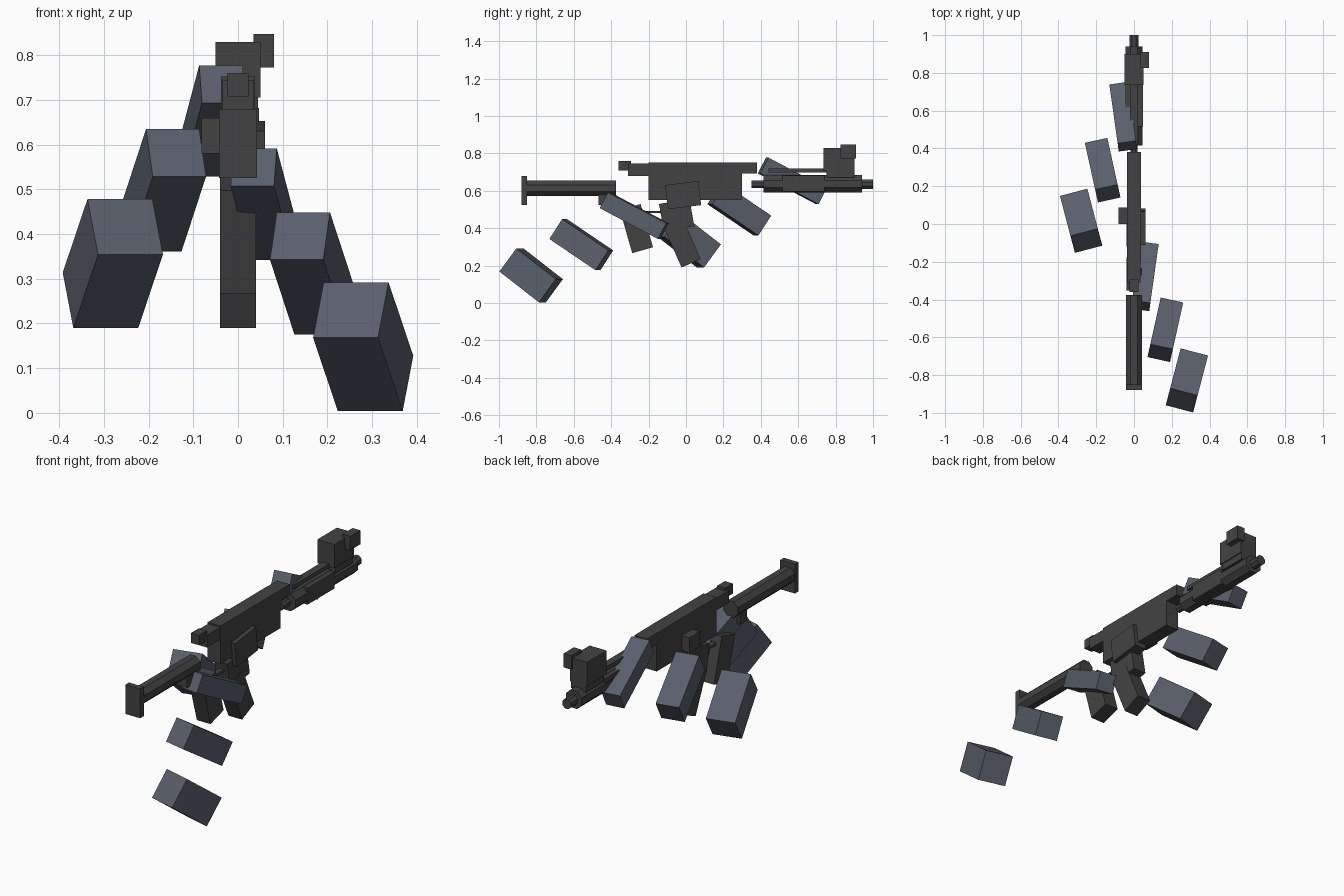
import bpy, bmesh
from math import radians, pi
from mathutils import Matrix, Vector

if "Cube" in bpy.data.objects:
    bpy.data.objects.remove(bpy.data.objects["Cube"])


def material(name, rgb):
    m = bpy.data.materials.new(name)
    m.diffuse_color = (*rgb, 1)
    m.use_nodes = True
    m.node_tree.nodes["Principled BSDF"].inputs["Base Color"].default_value = m.diffuse_color
    return m


DARK = material("dark_metal", (0.055, 0.055, 0.055))
BLUE = material("slate_blue", (0.10, 0.115, 0.15))


def finish(name, bm, mat):
    me = bpy.data.meshes.new(name)
    bm.to_mesh(me)
    bm.free()
    me.materials.append(mat)
    ob = bpy.data.objects.new(name, me)
    bpy.context.collection.objects.link(ob)
    return ob


def block(name, centre, size, rot=(0, 0, 0), mat=DARK):
    bm = bmesh.new()
    bmesh.ops.create_cube(bm, size=1)
    bmesh.ops.scale(bm, vec=Vector(size), verts=bm.verts)
    ob = finish(name, bm, mat)
    ob.location = centre
    ob.rotation_euler = [radians(a) for a in rot]
    return ob


def span(name, x, y, z):
    """Axis-aligned block given by its extents."""
    return block(name, [(a + b) / 2 for a, b in (x, y, z)],
                 [b - a for a, b in (x, y, z)])


def tube(name, y0, y1, z, r, sides=8):
    bm = bmesh.new()
    turn = Matrix.Rotation(pi / 2, 4, 'X') @ Matrix.Rotation(pi / sides, 4, 'Z')
    bmesh.ops.create_cone(bm, cap_ends=True, segments=sides, radius1=r,
                          radius2=r, depth=y1 - y0, matrix=turn)
    ob = finish(name, bm, DARK)
    ob.location = (0, (y0 + y1) / 2, z)
    return ob


# Stock
tube("stock_tube", -0.86, -0.375, 0.613, 0.045)
span("butt_plate", (-0.043, 0.043), (-0.88, -0.85), (0.525, 0.68))
span("stock_catch", (-0.03, 0.03), (-0.468, -0.41), (0.525, 0.58))

# Receiver
span("receiver_body", (-0.038, 0.038), (-0.20, 0.30), (0.55, 0.752))
span("receiver_front", (-0.037, 0.037), (0.30, 0.38), (0.692, 0.752))
span("receiver_rear", (-0.035, 0.035), (-0.31, -0.20), (0.68, 0.745))
span("rear_sight", (-0.024, 0.024), (-0.36, -0.295), (0.708, 0.76))
span("bolt_handle", (-0.082, -0.03), (0.0, 0.088), (0.58, 0.66))
block("side_panel", (0.025, -0.015, 0.577), (0.07, 0.178, 0.13), (7, 0, 0))

# Grip, trigger guard and bent magazine
block("grip", (0, -0.265, 0.398), (0.08, 0.115, 0.24), (16, 0, 0))
span("trigger_guard", (-0.015, 0.015), (-0.24, -0.12), (0.48, 0.492))
block("magazine_upper", (0, -0.05, 0.47), (0.076, 0.165, 0.15), (10, 0, 0))
block("magazine_lower", (0, -0.02, 0.32), (0.08, 0.112, 0.235), (24, 0, 0))

# Barrel assembly
tube("barrel", 0.35, 0.45, 0.635, 0.021)
tube("barrel_shroud", 0.415, 0.94, 0.637, 0.05)
tube("muzzle", 0.93, 1.0, 0.635, 0.027)
span("handguard", (-0.045, 0.047), (0.515, 0.74), (0.595, 0.682))
span("gas_tube", (-0.02, 0.02), (0.44, 0.75), (0.698, 0.72))
span("front_sight_base", (-0.045, 0.045), (0.75, 0.9), (0.67, 0.72))
span("front_sight_block", (-0.05, 0.05), (0.735, 0.90), (0.705, 0.83))
span("front_sight_side", (0.035, 0.08), (0.825, 0.91), (0.773, 0.847))

# Trailing blocks: one row of three, repeated mirrored, further forward and up
row = [
    ("inner", (0.057, -0.277, 0.467), (0.098, 0.355, 0.095), 27.7, 8),
    ("middle", (0.166, -0.56, 0.312), (0.122, 0.303, 0.127), 33.5, 12.5),
    ("outer", (0.28, -0.828, 0.148), (0.15, 0.273, 0.155), 37, 14.7),
]
for label, (x, y, z), size, pitch, yaw in row:
    block("right_block_" + label, (x, y, z), size, (-pitch, 0, -yaw), BLUE)
    block("left_block_" + label, (-x, y + 0.845, z + 0.186), size,
          (-pitch, 0, yaw), BLUE)
